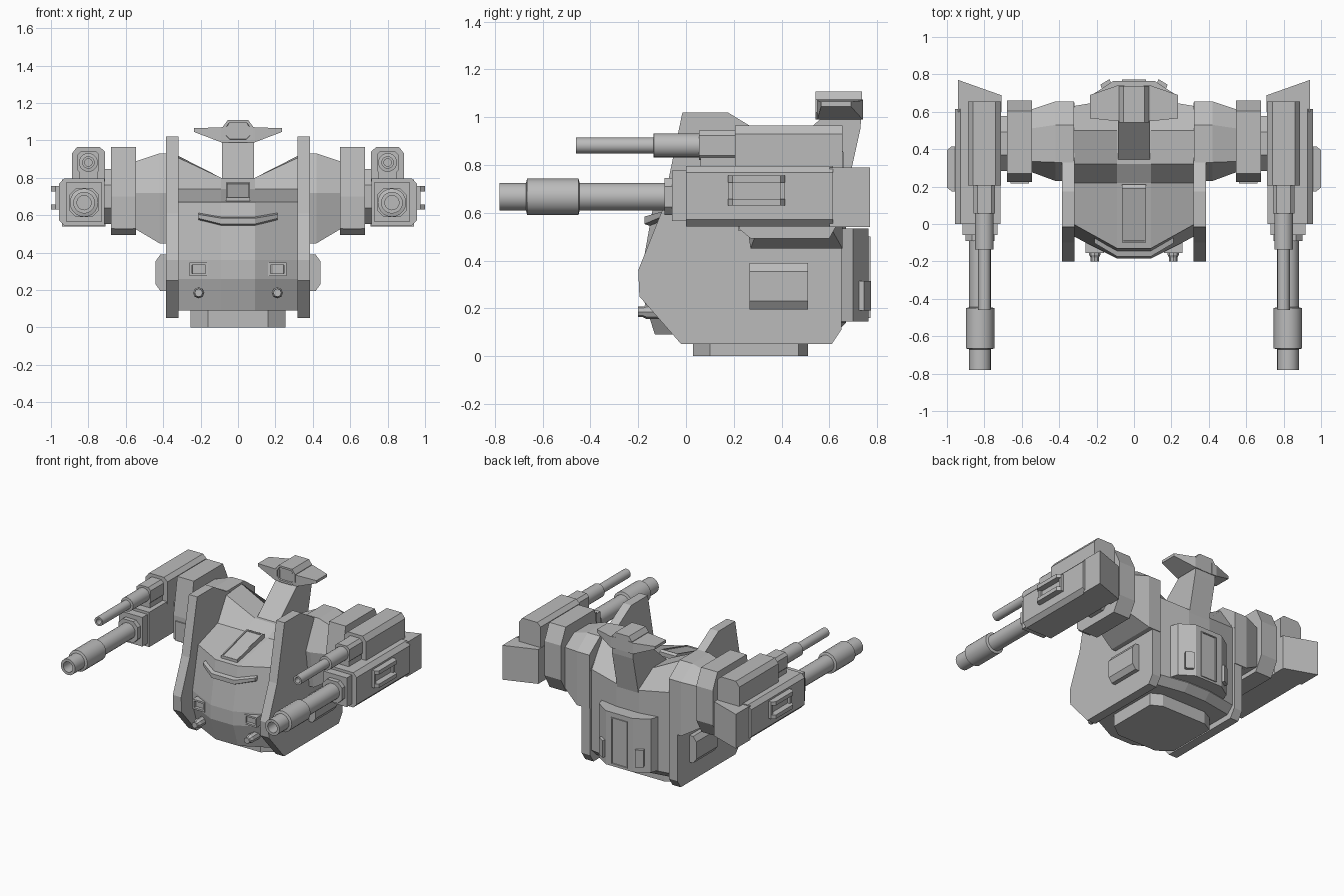
import bpy, bmesh, math

if "Cube" in bpy.data.objects:
    bpy.data.objects.remove(bpy.data.objects["Cube"])

grey = bpy.data.materials.new("plain grey")
grey.diffuse_color = (0.5, 0.5, 0.5, 1)
grey.use_nodes = True
grey.node_tree.nodes["Principled BSDF"].inputs["Base Color"].default_value = grey.diffuse_color


def finish(name, bm, mirror=False, smooth=False, inset=None):
    bmesh.ops.remove_doubles(bm, verts=bm.verts, dist=1e-5)
    bmesh.ops.recalc_face_normals(bm, faces=bm.faces)
    if inset:  # sink a panel into every face pointing along a direction
        direction, width, depth = inset
        bm.normal_update()
        faces = [f for f in bm.faces if sum(a * b for a, b in zip(f.normal, direction)) > 0.98]
        bmesh.ops.inset_individual(bm, faces=faces, thickness=width, depth=-0.0001)
        bmesh.ops.inset_individual(bm, faces=faces, thickness=0.002, depth=-depth)
    me = bpy.data.meshes.new(name)
    bm.to_mesh(me)
    bm.free()
    ob = bpy.data.objects.new(name, me)
    bpy.context.collection.objects.link(ob)
    me.materials.append(grey)
    if smooth:
        bpy.ops.object.select_all(action='DESELECT')
        ob.select_set(True)
        bpy.context.view_layer.objects.active = ob
        bpy.ops.object.shade_smooth_by_angle(angle=math.radians(35))
    if mirror:
        ob.modifiers.new("mirror", 'MIRROR')
    return ob


def loft(name, sections, **kw):
    """Skin equal-length point rings and cap both ends."""
    bm = bmesh.new()
    rings = [[bm.verts.new(p) for p in s] for s in sections]
    n = len(rings[0])
    for a, b in zip(rings, rings[1:]):
        for i in range(n):
            j = (i + 1) % n
            bm.faces.new((a[i], a[j], b[j], b[i]))
    bm.faces.new(rings[0])
    bm.faces.new(rings[-1])
    return finish(name, bm, **kw)


def prism(name, axis, pts, lo, hi, **kw):
    put = {'x': lambda a, b, d: (d, a, b), 'y': lambda a, b, d: (a, d, b),
           'z': lambda a, b, d: (a, b, d)}[axis]
    return loft(name, [[put(a, b, d) for a, b in pts] for d in (lo, hi)], **kw)


def box(name, x, y, z, **kw):
    return prism(name, 'z', [(x[0], y[0]), (x[1], y[0]), (x[1], y[1]), (x[0], y[1])], *z, **kw)


def lathe_y(name, cx, cz, profile, sides=20, **kw):
    """Turn (radius, y) points around an axis parallel to y."""
    rings = [[(cx + r * math.cos(2 * math.pi * i / sides), y,
               cz + r * math.sin(2 * math.pi * i / sides)) for i in range(sides)]
             for r, y in profile]
    return loft(name, rings, **kw)


def chamfered(x0, x1, z0, z1, c):
    return [(x0 + c, z0), (x1 - c, z0), (x1, z0 + c), (x1, z1 - c),
            (x1 - c, z1), (x0 + c, z1), (x0, z1 - c), (x0, z0 + c)]


# central hull: middle and side profiles (y, z) skinned across x
mid = [(-.13, .09), (-.185, .26), (-.185, .36), (-.13, .67), (.22, .74),
       (.32, .80), (.5, .80), (.67, .70), (.67, .14), (.62, .09)]
side = [(-.01, .09), (-.065, .26), (-.065, .36), (0, .67), (.22, .74),
        (.32, .91), (.5, .92), (.63, .73), (.63, .14), (.58, .09)]
loft("hull", [[(x, y, z) for y, z in prof] for x, prof in
              ((-.325, side), (-.09, mid), (.09, mid), (.325, side))])

# armour plates with raised front fins
prism("side_plate", 'x', [(-.02, .05), (-.195, .25), (-.2, .36), (-.10, .61), (-.015, 1.02),
                          (.175, 1.02), (.34, .92), (.5, .88), (.65, .72), (.65, .11), (.61, .05)],
      .318, .385, mirror=True)

# turret ring under the belly
prism("base", 'z', [(-.16, .03), (.16, .03), (.255, .1), (.255, .47), (.18, .51),
                    (-.18, .51), (-.255, .47), (-.255, .1)], 0, .1)

# boxes on the side plates
sx = [(.38, .265, .51, .195, .39), (.415, .265, .51, .195, .39), (.44, .265, .51, .23, .355)]
loft("side_box", [[(x, a, c), (x, b, c), (x, b, d), (x, a, d)] for x, a, b, c, d in sx], mirror=True)

# hood hatch
prism("hood_hatch", 'x', [(-.1, .66), (-.1, .695), (.19, .775), (.21, .765), (.21, .70)], -.065, .065,
      inset=((0, -.266, .964), .012, .006))

# visor lip wrapping the nose
loft("visor", [[(x, y, b), (x, y - d, b + .008), (x, y - d, t - .008), (x, y + .01, t), (x, y + .05, t),
                (x, y + .05, b)]
               for x, y, d, b, t in ((-.21, -.085, .018, .575, .612), (-.09, -.15, .024, .545, .592),
                                     (.09, -.15, .024, .545, .592), (.21, -.085, .018, .575, .612))])

# nose lamps and small sensors
box("nose_lamp", (.16, .258), (-.155, -.06), (.275, .347), mirror=True, inset=((0, -1, 0), .018, .02))
lathe_y("nose_sensor", .21, .185, [(.03, -.05), (.03, -.165), (.022, -.18), (.022, -.2), (.012, -.2)],
        sides=8, mirror=True)

# rear engine panel, door and vents
prism("rear_panel", 'z', [(-.235, .62), (.235, .62), (.21, .70), (.11, .765), (-.11, .765), (-.21, .70)],
      .145, .535)
box("rear_door", (-.065, .065), (.75, .772), (.16, .5), inset=((0, 1, 0), .01, .006))
prism("rear_vent", 'z', [(.12, .74), (.165, .71), (.18, .745), (.13, .775)], .19, .315, mirror=True)

# neck and sensor head
prism("neck", 'x', [(.31, .77), (.56, .99), (.57, 1.02), (.735, 1.02), (.73, .95), (.67, .68), (.4, .7)],
      -.085, .085)
prism("head", 'y', [(-.05, .99), (.05, .99), (.08, 1.02), (.08, 1.075), (.055, 1.108),
                    (-.055, 1.108), (-.08, 1.075), (-.08, 1.02)], .543, .737, inset=((0, -1, 0), .016, .012))
loft("head_wing", [[(x, a, c), (x, b, c), (x, b, d), (x, a, d)] for x, a, b, c, d in
                   ((.05, .55, .74, .99, 1.075), (.09, .55, .74, .99, 1.07), (.235, .565, .69, 1.045, 1.065))],
     mirror=True)

# shoulders tapering outward
inner = [(.27, .45), (.23, .72), (.33, .93), (.53, .93), (.655, .84), (.655, .45)]
outer = [(.3, .53), (.28, .72), (.335, .885), (.51, .885), (.61, .82), (.61, .53)]
loft("shoulder", [[(x, y, z) for y, z in p] for x, p in ((.32, inner), (.42, inner), (.555, outer))],
     mirror=True)

# shoulder collars, raised front pads and gun hubs
prism("shoulder_collar", 'x', [(.27, .493), (.6, .493), (.66, .6), (.66, .85), (.605, .965),
                               (.27, .965), (.225, .7), (.225, .53)], .545, .678, mirror=True)
box("collar_pad", (.562, .66), (.217, .3), (.525, .665), mirror=True)
prism("gun_hub", 'x', [(.43 + .16 * math.cos(math.pi * (i + .5) / 4),
                        .7 + .16 * math.sin(math.pi * (i + .5) / 4)) for i in range(8)],
      .66, .74, mirror=True)

# lower gun housing
prism("gun_housing", 'y', [(.715, .543), (.928, .543), (.956, .572), (.956, .768), (.928, .796),
                           (.715, .796)], 0, .615, mirror=True)
prism("gun_rear_block", 'z', [(.708, .6), (.94, .6), (.94, .77), (.708, .688)], .54, .79, mirror=True)
box("gun_front_block", (.73, .917), (-.058, .01), (.565, .777), mirror=True)
prism("gun_mount", 'y', chamfered(.745, .901, .59, .745, .035), -.09, -.05, mirror=True)

# lower gun barrel with muzzle sleeve
lathe_y("lower_barrel", .823, .667, [(.058, -.06), (.058, -.445), (.076, -.45), (.076, -.665),
                                     (.058, -.67), (.058, -.78), (.038, -.78), (.038, -.66)],
        mirror=True, smooth=True)

# upper gun housing and barrel
prism("upper_housing", 'y', [(.712, .78), (.888, .78), (.888, .93), (.86, .966), (.74, .966), (.712, .94)],
      .205, .655, mirror=True)
prism("upper_housing_front", 'y', chamfered(.742, .858, .82, .944, .02), .055, .22, mirror=True)
box("upper_gun_saddle", (.75, .85), (.06, .22), (.78, .84), mirror=True)
lathe_y("upper_barrel", .8, .882, [(.05, .07), (.05, -.135), (.033, -.137), (.033, -.46),
                                   (.02, -.46), (.02, -.38)], mirror=True, smooth=True)

# outer handle frames
for name, z0, z1 in (("handle_top", .727, .755), ("handle_bottom", .63, .658)):
    prism(name, 'z', [(.945, .175), (.975, .175), (1.0, .195), (1.0, .395), (.975, .415), (.945, .415)],
          z0, z1, mirror=True)
for name, y0 in (("handle_front", .175), ("handle_rear", .393)):
    box(name, (.945, .975), (y0, y0 + .022), (.64, .745), mirror=True)
